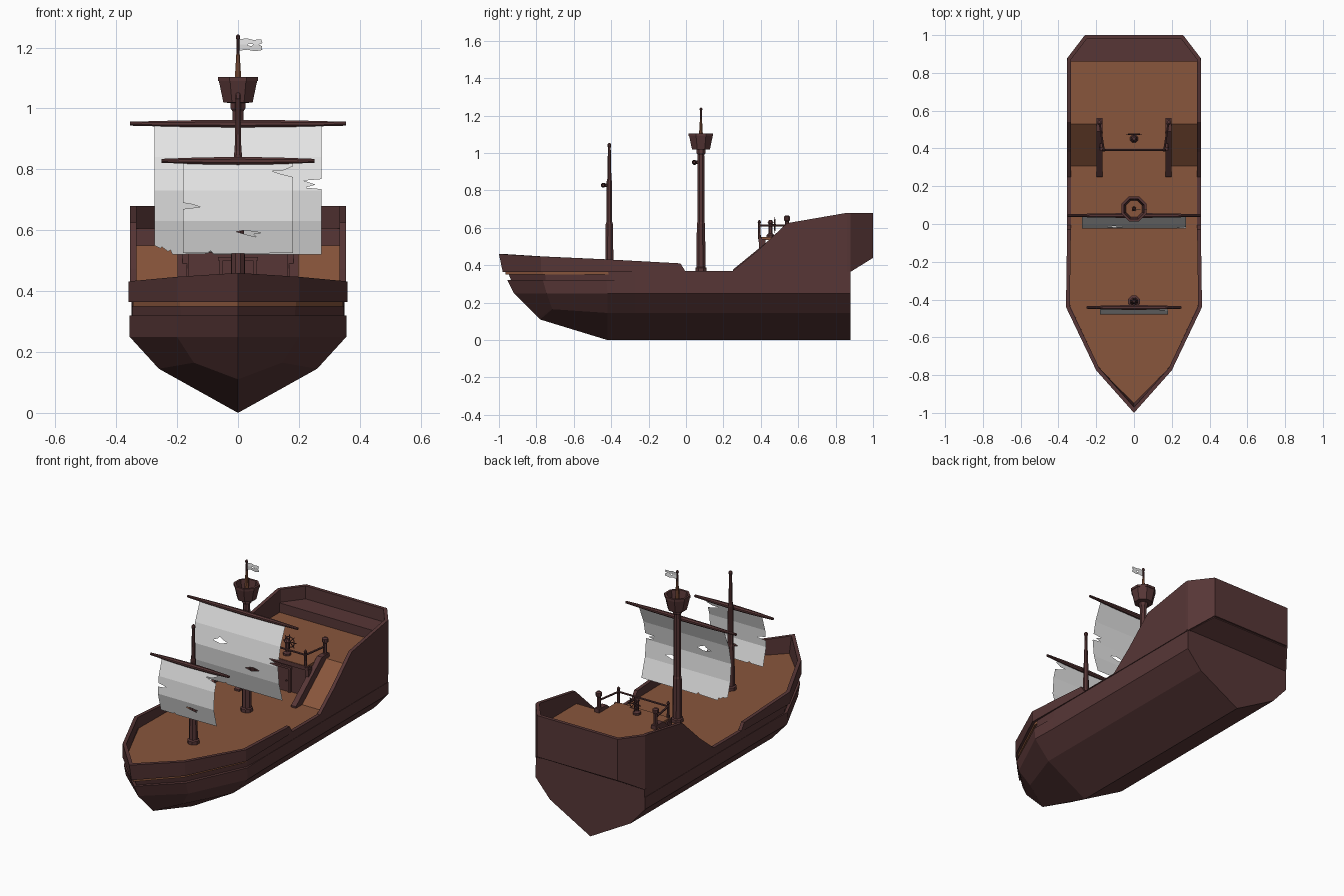
import bpy, bmesh, math
from mathutils import Vector, geometry

if "Cube" in bpy.data.objects:
    bpy.data.objects.remove(bpy.data.objects["Cube"])


def material(name, rgb):
    m = bpy.data.materials.new(name)
    m.diffuse_color = (*rgb, 1)
    m.use_nodes = True
    m.node_tree.nodes["Principled BSDF"].inputs["Base Color"].default_value = m.diffuse_color
    return m


WOOD = material("dark red wood", (0.095, 0.037, 0.037))
DECK = material("deck planks", (0.25, 0.092, 0.045))
SAIL = material("sail cloth", (0.78, 0.78, 0.78))


def finish(name, bm, mat, normals=True):
    bmesh.ops.remove_doubles(bm, verts=bm.verts, dist=1e-5)
    if normals:
        bmesh.ops.recalc_face_normals(bm, faces=bm.faces)
    me = bpy.data.meshes.new(name)
    bm.to_mesh(me)
    bm.free()
    me.materials.append(mat)
    ob = bpy.data.objects.new(name, me)
    bpy.context.collection.objects.link(ob)
    return ob


def face(bm, pts):
    clean = [p for i, p in enumerate(pts) if (Vector(p) - Vector(pts[i - 1])).length > 1e-6]
    if len(clean) > 2:
        bm.faces.new([bm.verts.new(p) for p in clean])


def solid(name, mat, bottom, top):
    """Closed solid between two matching loops."""
    bm = bmesh.new()
    face(bm, bottom[::-1])
    face(bm, top)
    for i in range(len(top)):
        face(bm, [bottom[i - 1], bottom[i], top[i], top[i - 1]])
    return finish(name, bm, mat)


def prism(name, mat, pts, z0, z1):
    return solid(name, mat, [(x, y, z0(y) if callable(z0) else z0) for x, y in pts],
                 [(x, y, z1) for x, y in pts])


def box(name, mat, x0, x1, y0, y1, z0, z1):
    return prism(name, mat, [(x0, y0), (x1, y0), (x1, y1), (x0, y1)], z0, z1)


def side_slab(name, mat, x0, x1, yz):
    return solid(name, mat, [(x0, y, z) for y, z in yz], [(x1, y, z) for y, z in yz])


def rod(name, mat, stations, n=8):
    """Faceted bar through (point, radius) stations lying on one straight line."""
    pts = [Vector(p) for p, r in stations]
    q = (pts[-1] - pts[0]).to_track_quat('Z', 'Y')
    bm = bmesh.new()
    rings = [[p + q @ Vector((r * math.cos(a), r * math.sin(a), 0))
              for a in [(k + .5) * 2 * math.pi / n for k in range(n)]]
             for p, (_, r) in zip(pts, stations)]
    for a, b in zip(rings, rings[1:]):
        for k in range(n):
            face(bm, [a[k - 1], a[k], b[k], b[k - 1]])
    face(bm, rings[0][::-1])
    face(bm, rings[-1])
    return finish(name, bm, mat)


def lathe(name, mat, x, y, rz, n=8):
    return rod(name, mat, [((x, y, z), r) for r, z in rz], n)


def mirrored(half):
    """Half outline, bow to stern on +x, made into a closed loop."""
    return half + [(-p[0],) + tuple(p[1:]) for p in half[::-1] if p[0] > 1e-6]


# Hull: levels from keel to bulwark, each running stern, middle, shoulder, bow, stem
def level(z, w, sw, sy, bx, by, tip, bz=None, tz=None):
    return [(w, .88, z), (w, -.27, z), (sw, sy, z), (bx, by, bz or z), (0, tip, tz or z)]


levels = [level(0, 0, 0, -.42, 0, -.78, -.78, .11, .11),
          level(.145, .26, .26, -.42, .145, -.715, -.79, .165, .12),
          level(.25, .352, .356, -.42, .20, -.745, -.92),
          level(.32, .352, .356, -.425, .20, -.765, -.955),
          level(.32, .350, .346, -.41, .187, -.75, -.935),
          level(.37, .350, .348, -.41, .19, -.755, -.955),
          level(.37, .354, .36, -.44, .20, -.77, -.98)]
bm = bmesh.new()
for s in (1, -1):
    for a, b in zip(levels, levels[1:]):
        for i in range(4):
            face(bm, [(s * x, y, z) for x, y, z in (a[i], a[i + 1], b[i + 1], b[i])])
ring = [l[0] for l in levels]
face(bm, [(x, y, z) for x, y, z in ring] + [(-x, y, z) for x, y, z in ring[:0:-1]])
finish("hull", bm, WOOD)

# Bulwark: closed wall round the ship with a dipping rail; overhangs at the stern
under = lambda y: .365 if y <= .881 else .365 + (y - .88) * .62
rail = mirrored([(0, -1, .46), (.2, -.775, .447), (.36, -.44, .432), (.354, -.03, .41),
                 (.354, -.005, .37), (.354, .25, .37), (.354, .38, .475), (.354, .54, .625),
                 (.354, .86, .68), (.352, .88, .68), (.26, 1.0, .68)])
bm = bmesh.new()
n, sections = len(rail), []
for i, (x, y, zt) in enumerate(rail):
    a, b, c = Vector(rail[i - 1][:2]), Vector((x, y)), Vector(rail[(i + 1) % n][:2])
    d1, d2 = (b - a).normalized(), (c - b).normalized()
    m = Vector((-d1.y - d2.y, d1.x + d2.x)).normalized()
    m *= .02 / max(.4, m.dot(Vector((-d1.y, d1.x))))
    yb = y + (.02 if y < -.9 else 0)
    zb = under(y)
    sections.append([(x, yb, zb), (x, y, zt), (x + m.x, y + m.y, zt), (x + m.x, yb + m.y, zb)])
for i in range(n):
    p, q = sections[i - 1], sections[i]
    for k in range(4):
        face(bm, [p[k - 1], q[k - 1], q[k], p[k]])
finish("bulwark", bm, WOOD)

# Decks
prism("main_deck", DECK, mirrored([(0, -.965), (.19, -.765), (.345, -.435), (.345, .45)]), .35, .366)
prism("aft_deck", DECK, mirrored([(.17, .39), (.17, .53), (.34, .53), (.34, .87)]), .535, .55)

# Stern ledge and overhanging counter
prism("stern_ledge", WOOD, mirrored([(.345, .86), (.345, .88), (.255, .99)]), under, .605)

# Cabin front with door
box("cabin_front", WOOD, -.18, .18, .405, .425, .36, .54)
box("deck_edge_beam", WOOD, -.18, .18, .388, .405, .525, .548)
box("cabin_door", WOOD, -.05, .05, .398, .405, .366, .5)
for s in (-1, 1):
    box("door_post", WOOD, s * .055 - .006, s * .055 + .006, .392, .405, .366, .51)
    box("cabin_corner_post", WOOD, s * .172 - .01, s * .172 + .01, .39, .41, .366, .53)
box("door_lintel", WOOD, -.065, .065, .392, .405, .5, .512)
rod("door_handle", WOOD, [((.035, .39, .43), .005), ((.035, .4, .43), .005)], 6)

# Side ramps, stringers, posts and railings
for s in (-1, 1):
    x0, x1 = sorted((s * .18, s * .34))
    side_slab("ramp", DECK, x0, x1, [(.30, .36), (.53, .55), (.53, .53), (.325, .36)])
    x0, x1 = sorted((s * .167, s * .198))
    side_slab("ramp_stringer", WOOD, x0, x1,
              [(.25, .366), (.25, .376), (.49, .572), (.56, .572), (.56, .53), (.40, .43), (.33, .366)])
    lathe("stair_post", WOOD, s * .183, .54,
          [(.016, .55), (.016, .57), (.011, .575), (.011, .635), (.017, .64), (.017, .66), (.008, .667)])
    lathe("rail_post", WOOD, s * .16, .392,
          [(.009, .54), (.007, .6), (.007, .625), (.010, .63), (.003, .643)])
    rod("side_rail", WOOD, [((s * .16, .392, .613), .006), ((s * .183, .54, .613), .006)], 6)
rod("front_rail", WOOD, [((-.16, .392, .613), .006), ((.16, .392, .613), .006)], 6)

# Steering wheel on its stand
lathe("wheel_stand", WOOD, 0, .452,
      [(.022, .55), (.022, .562), (.012, .57), (.012, .622), (.018, .627), (.008, .642)])
bpy.ops.mesh.primitive_torus_add(location=(0, .475, .615), rotation=(math.pi / 2, 0, 0), major_radius=.03,
                                 minor_radius=.0035, major_segments=12, minor_segments=4)
wheel = bpy.context.object
wheel.name = "steering_wheel"
wheel.data.materials.append(WOOD)
for k in range(4):
    v = Vector((math.cos(k * math.pi / 4), 0, math.sin(k * math.pi / 4))) * .042
    c = Vector((0, .475, .615))
    rod("wheel_spoke", WOOD, [(c - v, .0025), (c + v, .0025)], 4)
rod("wheel_axle", WOOD, [((0, .452, .615), .005), ((0, .48, .615), .005)], 6)

# Masts
lathe("main_mast", WOOD, 0, .08, [(.033, .366), (.033, .385), (.026, .39), (.024, .62), (.021, .63),
                                  (.019, .99), (.026, 1.0), (.026, 1.03)])
lathe("fore_mast", WOOD, 0, -.41, [(.033, .366), (.033, .385), (.024, .39), (.021, .62), (.017, .63),
                                   (.015, .85), (.012, .86), (.008, 1.03), (.011, 1.035), (.011, 1.045),
                                   (.005, 1.053)])
# Crow's nest: hollow tub with a plank floor
bm_profile = [(.03, 1.018), (.052, 1.02), (.068, 1.09), (.071, 1.09), (.071, 1.104), (.058, 1.104), (.046, 1.04)]
lathe("crows_nest", WOOD, 0, .08, bm_profile)
lathe("crows_nest_floor", DECK, 0, .08, [(.047, 1.04), (.047, 1.046)])
lathe("flag_pole", DECK, 0, .08, [(.013, 1.04), (.010, 1.12), (.006, 1.18)])
lathe("flag_pole_tip", WOOD, 0, .08, [(.006, 1.18), (.005, 1.226), (.008, 1.23), (.008, 1.237), (.003, 1.243)])

# Yards, tied to the masts
for name, y, z, w, my in (("main", .045, .95, .355, .08), ("fore", -.442, .828, .252, -.41)):
    rod(name + "_yard", WOOD, [((-w, y, z), .007), ((-w * .5, y, z), .012), ((0, y, z), .014),
                               ((w * .5, y, z), .012), ((w, y, z), .007)])
    rod(name + "_yard_tie", WOOD, [((0, y, z), .01), ((0, my, z), .01)], 6)


def cloth(name, outline, holes, profile):
    """Torn sheet drawn in x,z, then bellied along y by a (z, y) profile."""
    co, loops = [], []
    for loop in [outline] + holes:
        loops.append(list(range(len(co), len(co) + len(loop))))
        co += [Vector(p) for p in loop]
    v, _, f, *_ = geometry.delaunay_2d_cdt(co, [], loops, 2, 1e-6)
    bm = bmesh.new()
    bv = [bm.verts.new((p[0], 0, p[1])) for p in v]
    for t in f:
        bm.faces.new([bv[i] for i in t])
    for z, _ in profile[1:-1]:
        bmesh.ops.bisect_plane(bm, geom=bm.verts[:] + bm.edges[:] + bm.faces[:],
                               plane_co=(0, 0, z), plane_no=(0, 0, 1))
    for p in bm.verts:
        for (za, ya), (zb, yb) in zip(profile, profile[1:]):
            if p.co.z >= zb - 1e-6 or zb == profile[-1][0]:
                p.co.y = ya + (yb - ya) * (p.co.z - za) / (zb - za)
                break
    return finish(name, bm, SAIL, False)


# Torn sails and flag
cloth("main_sail",
      [(-.275, .55), (-.255, .54), (-.25, .545), (-.23, .53), (-.222, .535), (-.215, .52), (-.1, .523),
       (-.09, .53), (-.08, .52), (.275, .52), (.275, .735), (.22, .74), (.255, .75), (.215, .763),
       (.275, .768), (.275, .945), (-.275, .945)],
      [[(-.15, .775), (-.1, .765), (-.06, .78), (-.09, .79), (-.11, .80), (-.12, .79)],
       [(.06, .67), (.10, .66), (.15, .675), (.11, .685), (.09, .68)]],
      [(.945, .042), (.84, -.002), (.73, -.025), (.63, -.015), (.52, .018)])
cloth("fore_sail",
      [(-.18, .525), (-.1, .525), (-.09, .533), (-.08, .523), (.18, .525), (.18, .775), (.14, .785),
       (.11, .795), (.15, .797), (.18, .81), (.18, .825), (-.18, .825), (-.18, .69), (-.15, .685),
       (-.125, .677), (-.16, .672), (-.18, .67)],
      [[(-.005, .595), (.03, .585), (.06, .578), (.05, .588), (.075, .592), (.02, .6)]],
      [(.825, -.442), (.73, -.472), (.63, -.48), (.525, -.452)])
cloth("flag",
      [(.005, 1.19), (.03, 1.193), (.055, 1.188), (.08, 1.192), (.078, 1.205), (.068, 1.21), (.08, 1.215),
       (.076, 1.227), (.05, 1.225), (.03, 1.23), (.005, 1.228)],
      [[(.03, 1.207), (.045, 1.205), (.05, 1.211), (.035, 1.213)]],
      [(1.23, .08), (1.21, .078), (1.188, .08)])
